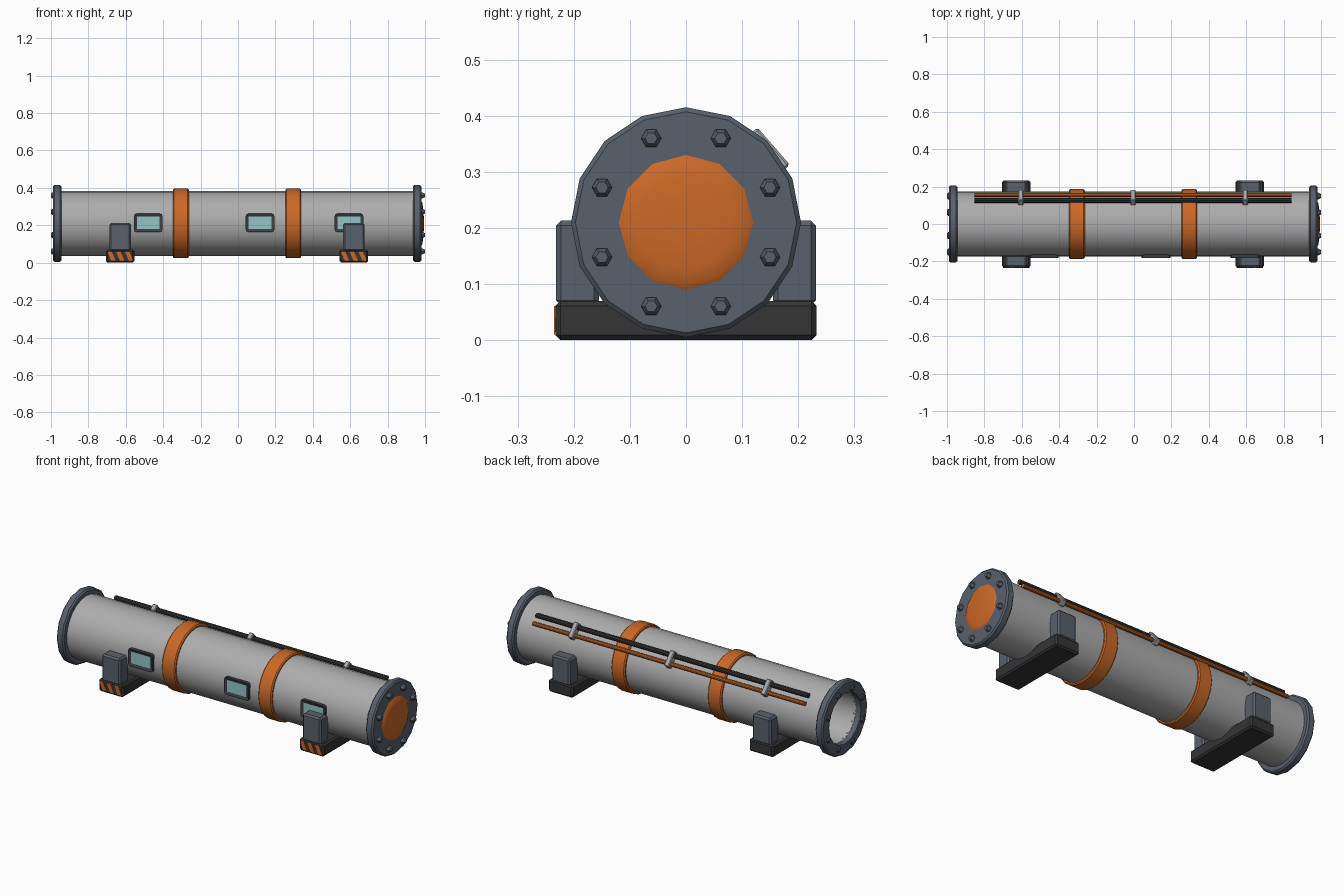
import bpy, bmesh
from math import sin, cos, pi, radians
from mathutils import Matrix, Vector

if "Cube" in bpy.data.objects:
    bpy.data.objects.remove(bpy.data.objects["Cube"])

CX, CZ = -0.005, 0.21   # middle of the tube


def material(name, rgb):
    m = bpy.data.materials.new(name)
    m.diffuse_color = (*rgb, 1)
    m.use_nodes = True
    m.node_tree.nodes["Principled BSDF"].inputs["Base Color"].default_value = m.diffuse_color
    return m


SLATE = material("slate", (0.10, 0.12, 0.15))
ORANGE = material("orange", (0.60, 0.14, 0.02))
DARK = material("dark", (0.035, 0.035, 0.037))
FRAME = material("frame", (0.04, 0.05, 0.06))
GLASS = material("glass", (0.30, 0.56, 0.56))
SILVER = material("silver", (0.40, 0.42, 0.44))
SHELL = material("shell", (0.42, 0.42, 0.42))


def finish(name, bm, mat, smooth=False):
    bmesh.ops.recalc_face_normals(bm, faces=bm.faces)
    me = bpy.data.meshes.new(name)
    bm.to_mesh(me)
    bm.free()
    ob = bpy.data.objects.new(name, me)
    bpy.context.collection.objects.link(ob)
    me.materials.append(mat)
    if smooth:
        bpy.ops.object.select_all(action='DESELECT')
        ob.select_set(True)
        bpy.context.view_layer.objects.active = ob
        bpy.ops.object.shade_smooth_by_angle(angle=radians(30))
    return ob


def lathe(name, profile, sides, mat, y=0.0, z=CZ, closed=False, smooth=True, phase=0.0):
    """Revolve (x, radius) points about an axis along x; open profiles get end caps."""
    bm = bmesh.new()
    rings = []
    for x, r in profile:
        rings.append([bm.verts.new((x, y + r * sin(phase + 2 * pi * i / sides),
                                    z + r * cos(phase + 2 * pi * i / sides)))
                      for i in range(sides)])
    pairs = list(zip(rings, rings[1:]))
    if closed:
        pairs.append((rings[-1], rings[0]))
    else:
        bm.faces.new(rings[0])
        bm.faces.new(rings[-1])
    for a, b in pairs:
        for i in range(sides):
            j = (i + 1) % sides
            bm.faces.new((a[i], a[j], b[j], b[i]))
    return finish(name, bm, mat, smooth)


def box(name, centre, size, mat, bevel=0.0, tilt=0.0):
    bm = bmesh.new()
    bmesh.ops.create_cube(bm, size=1)
    bmesh.ops.scale(bm, vec=size, verts=bm.verts)
    if bevel:
        bmesh.ops.bevel(bm, geom=bm.edges[:], offset=bevel, segments=1, affect='EDGES')
    bmesh.ops.transform(bm, matrix=Matrix.Translation(centre) @ Matrix.Rotation(tilt, 4, 'X'),
                        verts=bm.verts)
    return finish(name, bm, mat)


# hollow main tube
lathe("tube", [(-0.96, 0.173), (0.95, 0.173), (0.95, 0.14), (-0.96, 0.14)], 24, SHELL, closed=True)

# end flanges: open ring on the left, solid disc on the right
c = 0.008
lathe("left_flange", [(-0.99, 0.142), (-0.99, 0.205 - c), (-0.99 + c, 0.205), (-0.945 - c, 0.205),
                      (-0.945, 0.205 - c), (-0.945, 0.142)], 16, SLATE, closed=True)
lathe("right_flange", [(0.935, 0.205 - c), (0.935 + c, 0.205), (0.98 - c, 0.205),
                       (0.98, 0.205 - c)], 16, SLATE)

# shallow domed end cap
dome = [(0.975, 0.12)] + [(0.98 + 0.014 * sin(t), 0.12 * cos(t))
                          for t in (0, pi / 8, pi / 4, 3 * pi / 8, 0.47 * pi)]
lathe("end_cap", dome, 12, ORANGE)

# hex bolts on both flanges
for side, face, d in (("left", -0.99, -1), ("right", 0.98, 1)):
    for k in range(8):
        a = pi / 8 + k * pi / 4
        lathe(f"{side}_bolt_{k + 1}",
              [(face - d * 0.004, 0.018), (face + d * 0.005, 0.018),
               (face + d * (0.010 if d < 0 else 0.020), 0.011)],
              6, SLATE, 0.162 * sin(a), CZ + 0.162 * cos(a), smooth=False, phase=pi / 6)

# orange bands
for n, x in (("left", CX - 0.3), ("right", CX + 0.3)):
    h = 0.042
    lathe(f"{n}_band", [(x - h, 0.165), (x - h, 0.180), (x - h + 0.006, 0.186), (x + h - 0.006, 0.186),
                        (x + h, 0.180), (x + h, 0.165)], 24, ORANGE, closed=True)

# windows along the front
for k, x in enumerate((-0.48, 0.118, 0.593)):
    bm = bmesh.new()
    bmesh.ops.create_cube(bm, size=1)
    bmesh.ops.scale(bm, vec=(0.154, 0.04, 0.098), verts=bm.verts)
    depth_edges = [e for e in bm.edges
                   if abs((e.verts[0].co - e.verts[1].co).normalized().y) > 0.9]
    bmesh.ops.bevel(bm, geom=depth_edges, offset=0.014, segments=2, profile=0.5, affect='EDGES')
    bm.normal_update()
    front = [f for f in bm.faces if f.normal.y < -0.9]
    bmesh.ops.inset_region(bm, faces=front, thickness=0.016)
    bmesh.ops.translate(bm, vec=(0, 0.006, 0), verts=front[0].verts)
    bmesh.ops.translate(bm, vec=(x, -0.163, 0.213), verts=bm.verts)
    finish(f"window_frame_{k + 1}", bm, FRAME)
    box(f"window_glass_{k + 1}", (x, -0.168, 0.213), (0.122, 0.02, 0.066), GLASS)

# support feet with side posts and warning stripes
for n, x in (("left", -0.63), ("right", 0.619)):
    box(f"{n}_foot", (x, 0, 0.035), (0.152, 0.466, 0.07), DARK, 0.009)
    for s, m in (("front", -1), ("back", 1)):
        box(f"{n}_{s}_post", (x, m * 0.1935, 0.1375), (0.114, 0.077, 0.151), SLATE, 0.009)
    for k in range(3):
        x0 = x - 0.07 + k * 0.047
        bm = bmesh.new()
        quad = [bm.verts.new((px, -0.235, pz)) for px, pz in
                ((x0 + 0.022, 0.01), (x0 + 0.046, 0.01), (x0 + 0.024, 0.061), (x0, 0.061))]
        face = bm.faces.new(quad)
        ext = bmesh.ops.extrude_face_region(bm, geom=[face], use_keep_orig=True)
        bmesh.ops.translate(bm, vec=(0, 0.004, 0),
                            verts=[v for v in ext["geom"] if isinstance(v, bmesh.types.BMVert)])
        finish(f"{n}_stripe_{k + 1}", bm, ORANGE)

# two pipes along the upper back, held by clips
for n, deg, r, mat in (("dark_pipe", 48, 0.013, DARK), ("orange_pipe", 34, 0.011, ORANGE)):
    a = radians(deg)
    lathe(n, [(-0.852, r), (0.842, r)], 10, mat, 0.188 * cos(a), CZ + 0.188 * sin(a))
tilt = radians(41)
for k, x in enumerate((-0.605, CX, 0.595)):
    box(f"pipe_clip_{k + 1}", (x, 0.188 * cos(tilt), CZ + 0.188 * sin(tilt)),
        (0.028, 0.038, 0.088), SILVER, 0.004, tilt)
